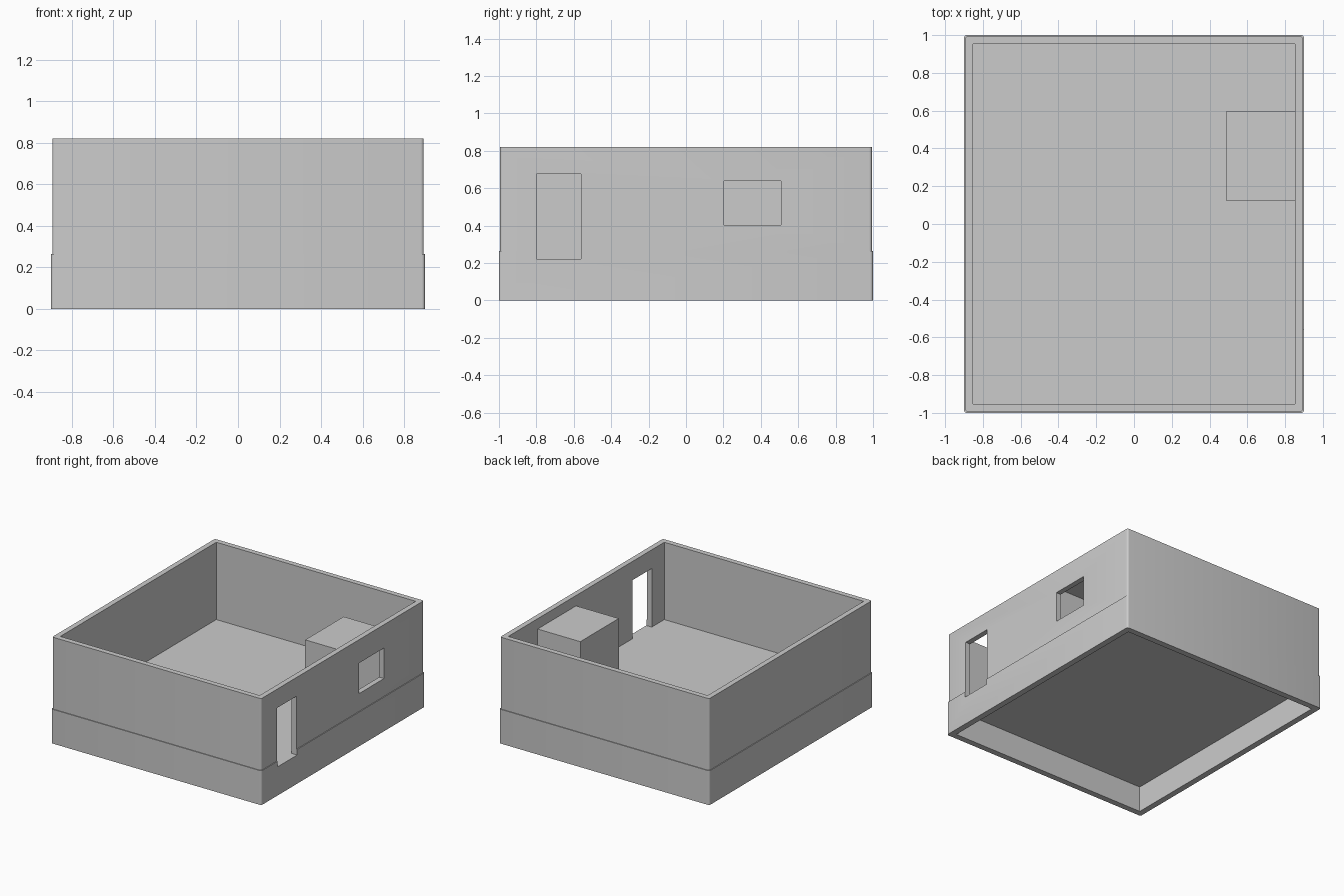
import bpy, bmesh, math

if "Cube" in bpy.data.objects:
    bpy.data.objects.remove(bpy.data.objects["Cube"])

grey = bpy.data.materials.new("plain_grey")
grey.diffuse_color = (0.6, 0.6, 0.6, 1)
grey.use_nodes = True
grey.node_tree.nodes["Principled BSDF"].inputs["Base Color"].default_value = grey.diffuse_color

FLOOR = 0.222          # top of the floor slab
IN_X, IN_Y = 0.853, 0.953   # inner half sizes of the room


def make_object(name, bm):
    bmesh.ops.recalc_face_normals(bm, faces=bm.faces)
    mesh = bpy.data.meshes.new(name)
    bm.to_mesh(mesh)
    bm.free()
    ob = bpy.data.objects.new(name, mesh)
    bpy.context.collection.objects.link(ob)
    mesh.materials.append(grey)
    return ob


def box_bm(lo, hi):
    bm = bmesh.new()
    bmesh.ops.create_cube(bm, size=1)
    for v in bm.verts:
        v.co = [(a + b) / 2 + c * (b - a) for a, b, c in zip(lo, hi, v.co)]
    return bm


def rounded_loop(bm, hx, hy, r, z, seg=4):
    """Rectangle of half size hx, hy with rounded corners."""
    loop = []
    for k, (sx, sy) in enumerate([(1, 1), (-1, 1), (-1, -1), (1, -1)]):
        for i in range(seg + 1):
            a = math.pi / 2 * (k + i / seg)
            loop.append(bm.verts.new((sx * (hx - r) + r * math.cos(a),
                                      sy * (hy - r) + r * math.sin(a), z)))
    return loop


# walls: wider plinth below, slimmer wall above, hollow through the middle
bm = bmesh.new()
section = [(0.9, 1.0, 0.015, 0), (0.9, 1.0, 0.015, 0.265),
           (0.894, 0.994, 0.015, 0.265), (0.894, 0.994, 0.015, 0.82),
           (IN_X, IN_Y, 0, 0.82), (IN_X, IN_Y, 0, 0)]
loops = [rounded_loop(bm, *s) for s in section]
for a, b in zip(loops, loops[1:] + loops[:1]):
    n = len(a)
    for i in range(n):
        j = (i + 1) % n
        bm.faces.new((a[i], a[j], b[j], b[i]))
bmesh.ops.remove_doubles(bm, verts=bm.verts, dist=1e-5)
walls = make_object("walls", bm)

# door and window openings in the right wall
for name, y0, y1, z0, z1 in [("doorway", -0.80, -0.562, FLOOR, 0.675),
                             ("window", 0.204, 0.508, 0.403, 0.639)]:
    cutter = make_object(name + "_cutter", box_bm((0.8, y0, z0), (1.0, y1, z1)))
    cutter.hide_render = True
    mod = walls.modifiers.new(name, 'BOOLEAN')
    mod.operation = 'DIFFERENCE'
    mod.solver = 'EXACT'
    mod.object = cutter
    bpy.context.view_layer.objects.active = walls
    bpy.ops.object.modifier_apply(modifier=name)
    bpy.data.objects.remove(cutter)

bpy.ops.object.select_all(action='DESELECT')
walls.select_set(True)
bpy.context.view_layer.objects.active = walls
bpy.ops.object.shade_smooth_by_angle(angle=math.radians(30))

# floor slab, with an open recess beneath it
make_object("floor", box_bm((-IN_X, -IN_Y, 0.2), (IN_X, IN_Y, FLOOR)))

# hollow cabin behind the window, open towards the wall
bm = box_bm((0.488, 0.125, FLOOR), (IN_X, 0.595, 0.74))
bm.normal_update()
bmesh.ops.delete(bm, geom=[f for f in bm.faces if f.normal.x > 0.5 or f.normal.z < -0.5],
                 context='FACES')
cabin = make_object("window_cabin", bm)
solid = cabin.modifiers.new("thickness", 'SOLIDIFY')
solid.thickness = 0.01
solid.offset = -1
solid.use_even_offset = True
